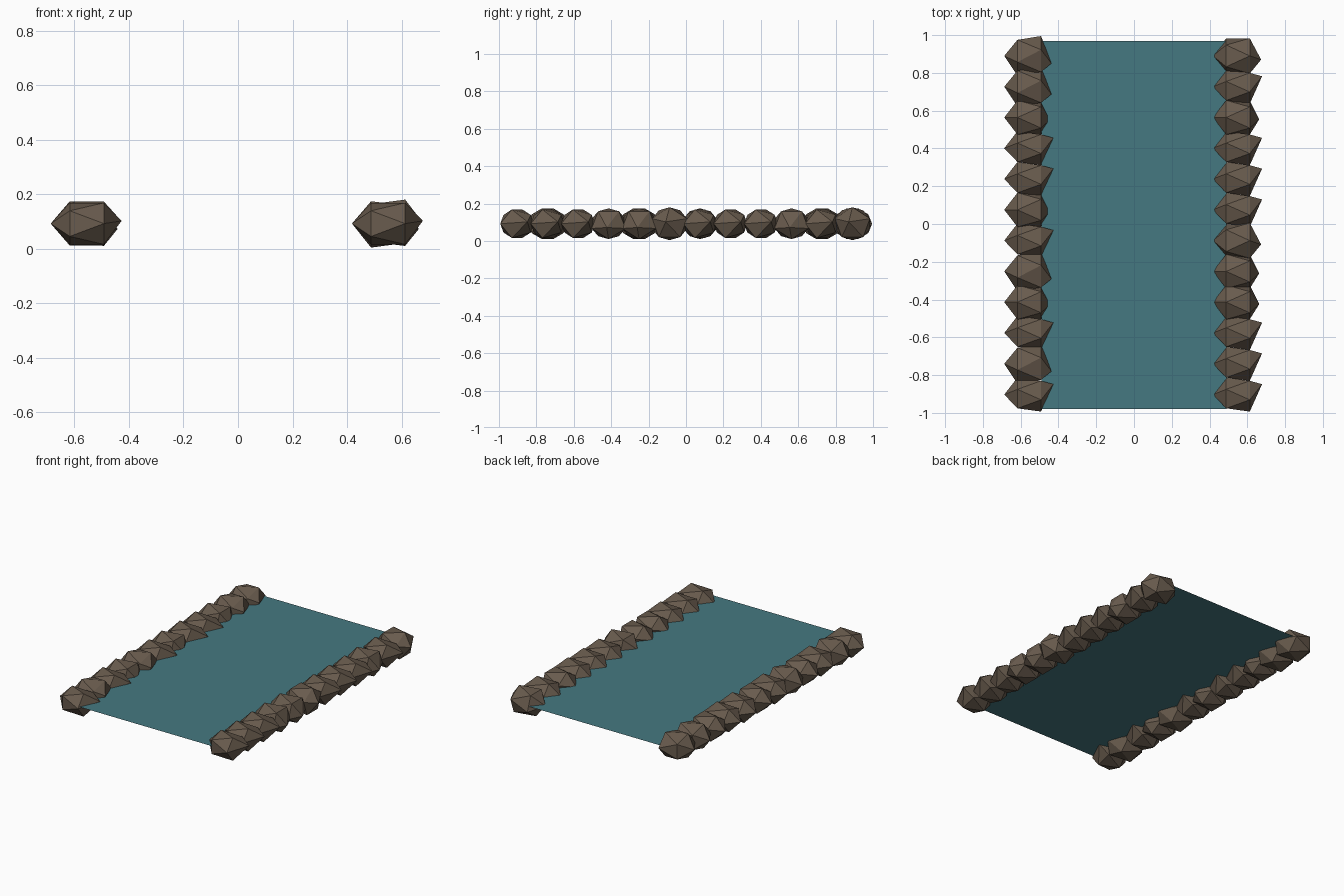
import bpy, bmesh
from math import cos, sin, radians, pi

if "Cube" in bpy.data.objects:
    bpy.data.objects.remove(bpy.data.objects["Cube"])


def material(name, rgb):
    m = bpy.data.materials.new(name)
    m.diffuse_color = (*rgb, 1)
    m.use_nodes = True
    m.node_tree.nodes["Principled BSDF"].inputs["Base Color"].default_value = m.diffuse_color
    return m


water_mat = material("water_blue", (0.06, 0.19, 0.22))
stone_mat = material("stone_brown", (0.14, 0.105, 0.075))


def finish(name, bm, mat):
    mesh = bpy.data.meshes.new(name)
    bm.to_mesh(mesh)
    bm.free()
    mesh.materials.append(mat)
    obj = bpy.data.objects.new(name, mesh)
    bpy.context.collection.objects.link(obj)
    return obj


# Water: one flat sheet
bm = bmesh.new()
bm.faces.new([bm.verts.new(p) for p in
              ((-.49, -.98, .1), (.49, -.98, .1), (.49, .97, .1), (-.49, .97, .1))])
finish("water", bm, water_mat)

# Stone kinds: roll of the five-sided rings, blunt end (x, y, z), ring radii (y, z)
KINDS = {
    "A": (180, (.120, -.04, .02), (.105, .085)),
    "B": (90, (.115, -.01, -.02), (.095, .082)),
    "C": (0, (.130, .055, .01), (.090, .080)),
    "D": (-90, (.125, -.02, .01), (.098, .088)),
}


def stone(name, kind, x, y, z=.092):
    """Irregular 20-sided stone with its pointed end towards -x."""
    roll, blunt, (ry, rz) = KINDS[kind]
    pts = [(-.13, 0, 0), blunt]
    for rx, offset in ((-.06, 0), (.065, pi)):
        for i in range(5):
            a = radians(roll) + offset + i * 2 * pi / 5
            pts.append((rx, ry * cos(a), rz * sin(a)))
    bm = bmesh.new()
    for p in pts:
        bm.verts.new((p[0] + x, p[1] + y, p[2] + z))
    bmesh.ops.convex_hull(bm, input=bm.verts[:])
    bmesh.ops.recalc_face_normals(bm, faces=bm.faces[:])
    finish(name, bm, stone_mat)


# Rows of stones along both banks, from back to front
for side, x, row in (("left", -.557, "AABCCBCABCAC"), ("right", .548, "DCBCCCDBBCCC")):
    for i, kind in enumerate(row):
        stone(f"{side}_bank_stone_{i + 1}", kind, x, .89 - i * .163)
